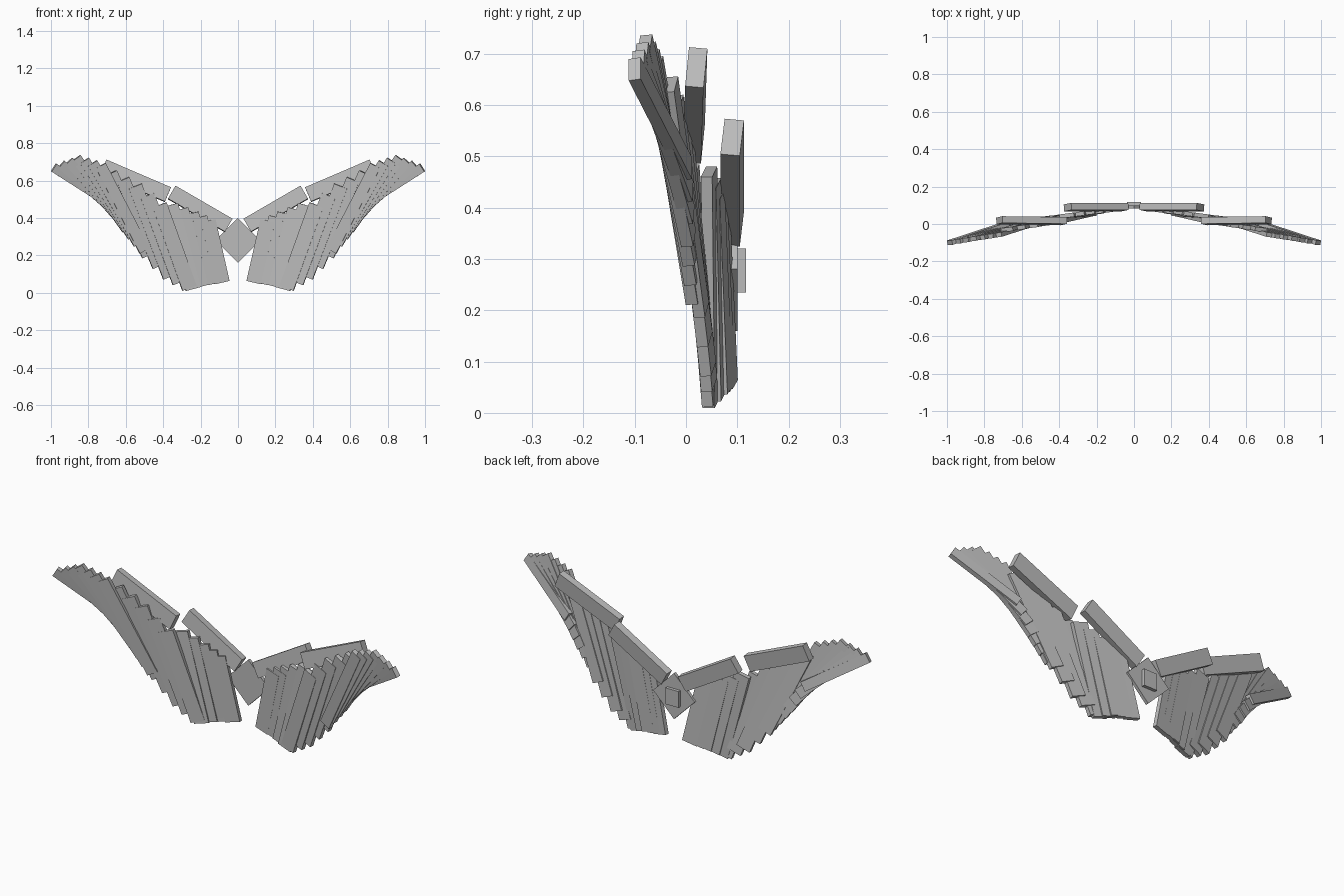
import bpy
from mathutils import Vector, Matrix

cube = bpy.data.objects.get("Cube")
if cube:
    bpy.data.objects.remove(cube)

grey = bpy.data.materials.new("plain_grey")
grey.use_nodes = True
grey.diffuse_color = (0.5, 0.5, 0.5, 1)
grey.node_tree.nodes["Principled BSDF"].inputs["Base Color"].default_value = (0.5, 0.5, 0.5, 1)


def slat(name, start, end, width, depth, normal):
    """Box running from start to end, its broad face turned to normal."""
    start, end = Vector(start), Vector(end)
    along = (end - start).normalized()
    n = Vector(normal)
    n = (n - along * n.dot(along)).normalized()
    side = n.cross(along)
    bpy.ops.mesh.primitive_cube_add(size=1)
    ob = bpy.context.object
    ob.name = name
    turn = Matrix((side, n, along)).transposed().to_4x4()
    scale = Matrix.Diagonal((width, depth, (end - start).length, 1))
    ob.data.transform(Matrix.Translation((start + end) / 2) @ turn @ scale)
    ob.data.materials.append(grey)


def pair(name, start, end, width, depth, normal):
    """The same slat on both wings."""
    for label, s in (("left", 1), ("right", -1)):
        flip = lambda p: (p[0] * s, p[1], p[2])
        slat(f"{label}_{name}", flip(start), flip(end), width, depth, flip(normal))


def fan(name, count, roots, tips, width, depth, normal):
    """Feathers spread along a bent line of roots and a bent line of tips."""
    def at(line, t):
        a, b, c = map(Vector, line)
        return a.lerp(b, t * 2) if t < 0.5 else b.lerp(c, t * 2 - 1)
    for i in range(count):
        t = i / (count - 1)
        w = width[0] + (width[1] - width[0]) * t
        pair(f"{name}_{i + 1}", at(roots, t), at(tips, t), w, depth, normal)


# Centre plate and the small block behind it
slat("centre_plate", (-0.06, 0.092, 0.22), (0.06, 0.092, 0.34), 0.17, 0.016, (0, 1, 0))
slat("back_block", (0, 0.108, 0.235), (0, 0.108, 0.32), 0.075, 0.017, (0, 1, 0))

# Wing arms
pair("inner_arm", (0.05, 0.09, 0.36), (0.355, 0.09, 0.537), 0.08, 0.038, (0, 1, -0.12))
pair("outer_arm", (0.375, 0.015, 0.525), (0.72, 0.02, 0.673), 0.083, 0.036, (0, 1, -0.1))

# Inner, middle and outer feathers
fan("inner_feather", 5,
    ((0.085, 0.085, 0.055), (0.16, 0.075, 0.045), (0.24, 0.05, 0.02)),
    ((0.16, 0.07, 0.385), (0.25, 0.06, 0.425), (0.36, 0.045, 0.47)),
    (0.08, 0.08), 0.022, (0.15, 1, 0.08))
fan("middle_feather", 5,
    ((0.26, 0.047, 0.025), (0.365, 0.043, 0.085), (0.48, 0.03, 0.2)),
    ((0.42, 0.01, 0.47), (0.55, -0.01, 0.57), (0.68, -0.03, 0.64)),
    (0.08, 0.07), 0.022, (0.18, 1, 0.12))
fan("outer_feather", 7,
    ((0.50, 0.015, 0.225), (0.595, 0.005, 0.34), (0.68, 0.0, 0.475)),
    ((0.735, -0.06, 0.68), (0.865, -0.08, 0.72), (0.985, -0.1, 0.67)),
    (0.06, 0.05), 0.024, (0.22, 1, 0.14))
